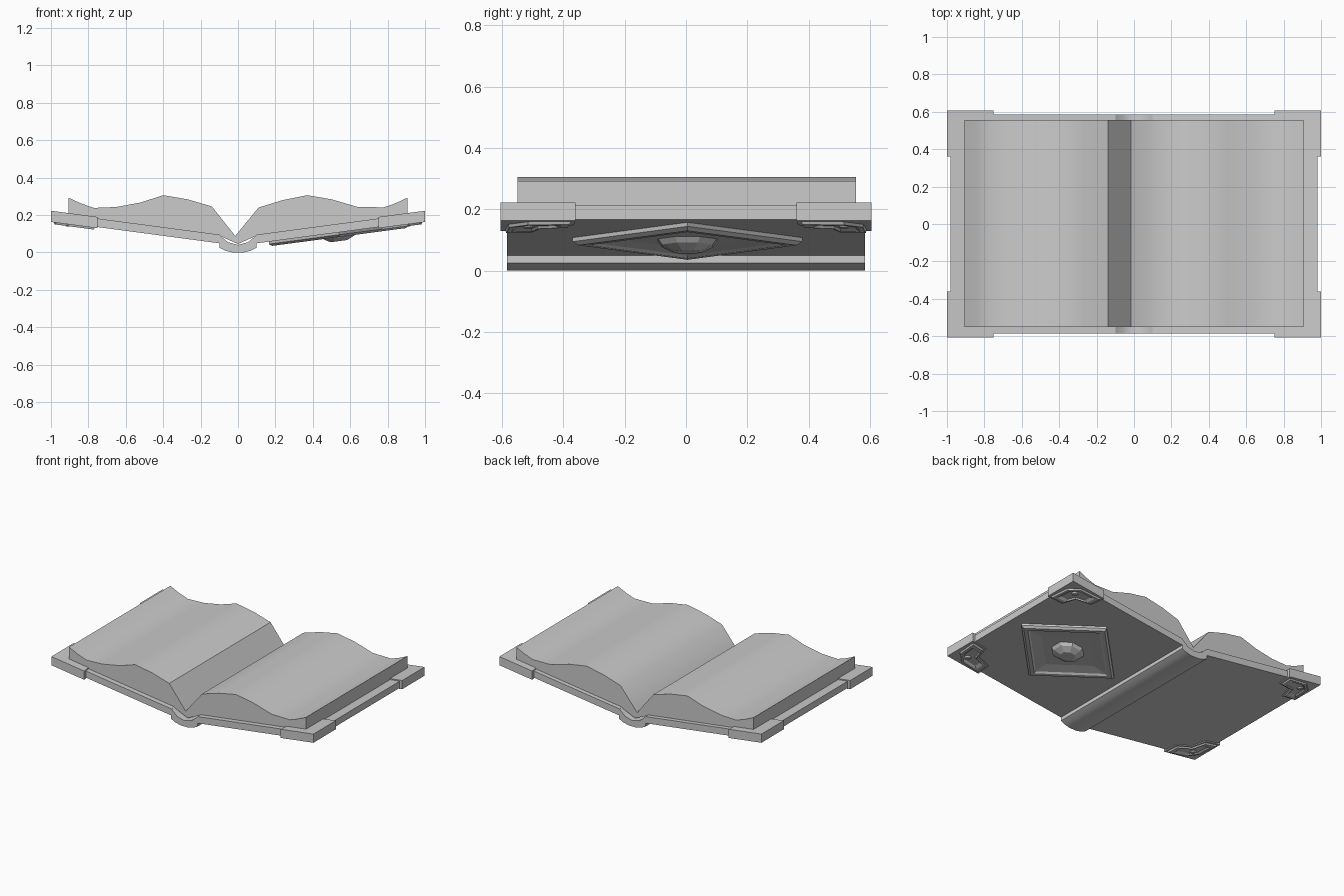
import bpy, bmesh, math

if "Cube" in bpy.data.objects:
    bpy.data.objects.remove(bpy.data.objects["Cube"])

Z0, SLOPE = 0.0587, 0.133   # centre line of the tilted covers


def loft(name, rings, smooth=None):
    """Closed solid through equal-length rings, capped at both ends."""
    bm = bmesh.new()
    rows = [[bm.verts.new(p) for p in r] for r in rings]
    n = len(rows[0])
    for a, b in zip(rows, rows[1:]):
        for i in range(n):
            j = (i + 1) % n
            bm.faces.new((a[i], a[j], b[j], b[i]))
    bm.faces.new(rows[0])
    bm.faces.new(rows[-1][::-1])
    bmesh.ops.recalc_face_normals(bm, faces=bm.faces)
    me = bpy.data.meshes.new(name)
    bm.to_mesh(me)
    bm.free()
    ob = bpy.data.objects.new(name, me)
    bpy.context.collection.objects.link(ob)
    if smooth:
        bpy.ops.object.select_all(action='DESELECT')
        ob.select_set(True)
        bpy.context.view_layer.objects.active = ob
        bpy.ops.object.shade_smooth_by_angle(angle=math.radians(smooth))
    return ob


def on_cover(pts, w, side=1):
    """Lay flat points on the tilted cover at height w from its mid plane."""
    return [(side * x, y, Z0 + SLOPE * x + w) for x, y in pts]


def scaled(pts, c, s):
    return [(c[0] + (x - c[0]) * s, c[1] + (y - c[1]) * s) for x, y in pts]


def extrude_y(name, prof, y0, y1, smooth=None):
    return loft(name, [[(x, y, z) for x, z in prof] for y in (y0, y1)], smooth)


# page block: wavy top, bottom resting on the covers
top = [(-.905, .292), (-.84, .262), (-.77, .238), (-.65, .243), (-.52, .267),
       (-.4, .306), (-.27, .284), (-.14, .246), (-.015, .088), (.11, .24),
       (.24, .28), (.37, .306), (.5, .284), (.64, .243), (.78, .241),
       (.84, .262), (.905, .292)]
bottom = [(.905, .2), (.1, .09), (0, .045), (-.1, .09), (-.905, .2)]
extrude_y("pages", top + bottom, -.55, .555, 35)

# rounded spine
spine = [(-.1, .094), (-.1, .025), (-.07, .01), (-.03, 0), (.03, 0), (.07, .01),
         (.1, .025), (.1, .094), (.055, .055), (0, .04), (-.055, .055)]
extrude_y("spine", spine, -.585, .585, 35)

# corner outlines measured inward from the cover's outer corner
clad = [(0, 0), (.25, 0), (.24, .11), (.14, .14), (.11, .24), (0, .245)]
trim = [(.09, .025), (.235, .015), (.228, .1), (.13, .13), (.1, .225),
        (.015, .232), (.025, .09)]
octo = [(math.cos(math.pi * (k + .5) / 4), math.sin(math.pi * (k + .5) / 4))
        for k in range(8)]

for side, label in ((1, "right"), (-1, "left")):
    # cover board
    board = [(.1, -.585), (.98, -.585), (.98, .585), (.1, .585)]
    loft(label + "_cover", [on_cover(board, w, side) for w in (-.023, .023)])
    for end, tag in ((-1, "front"), (1, "back")):
        def place(uv):
            return [(1 - u, end * (.606 - v)) for u, v in uv]
        # corner cladding
        loft(f"{label}_{tag}_corner",
             [on_cover(place(clad), w, side) for w in (-.029, .031)])
        # raised rim with a recess below the corner
        loft(f"{label}_{tag}_corner_trim",
             [on_cover(place(scaled(trim, (.105, .105), s)), w, side)
              for s, w in ((1, -.027), (.95, -.039), (.75, -.039), (.6, -.031))])
        # small stud
        stud = [(.09 + x, .09 + y) for x, y in scaled(octo, (0, 0), .022)]
        loft(f"{label}_{tag}_corner_stud",
             [on_cover(place(scaled(stud, (.09, .09), s)), w, side)
              for s, w in ((1, -.03), (.6, -.041))])

# diamond emblem under the right cover
c = (.54, .005)
diamond = [(c[0] + .375, c[1]), (c[0], c[1] + .375),
           (c[0] - .375, c[1]), (c[0], c[1] - .375)]
loft("emblem_plate", [on_cover(scaled(diamond, c, s), w) for s, w in
                      ((1, -.021), (1, -.036), (.95, -.048), (.86, -.048),
                       (.82, -.04), (.56, -.032))])
boss = [(c[0] + x, c[1] + y) for x, y in octo]
loft("emblem_boss", [on_cover(scaled(boss, c, s), w) for s, w in
                     ((.105, -.03), (.09, -.05), (.048, -.07))])
